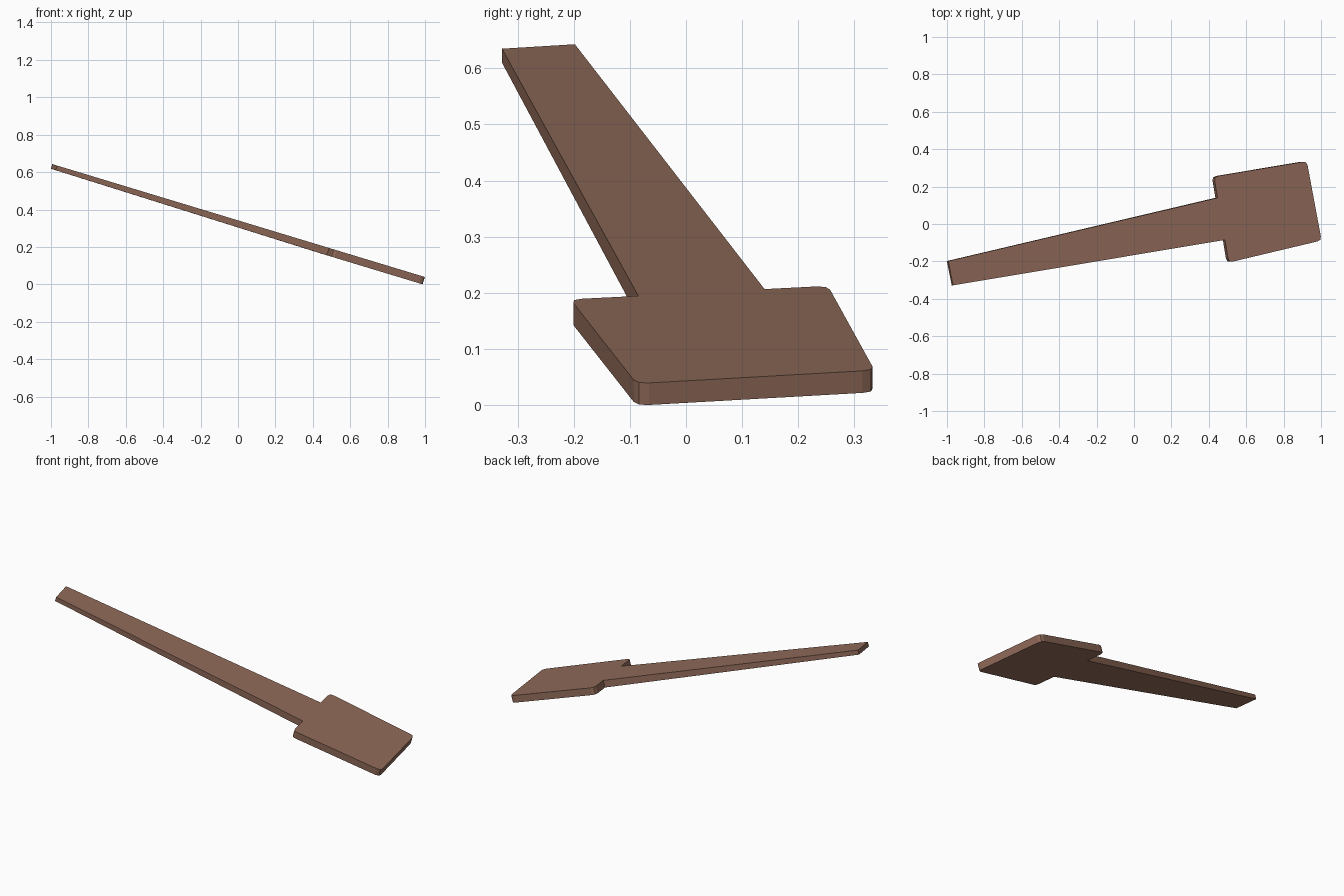
import bpy
import bmesh
from mathutils import Vector

if "Cube" in bpy.data.objects:
    bpy.data.objects.remove(bpy.data.objects["Cube"])

SLOPE = -0.303            # the whole paddle lies on one tilted plane
Z_MID = 0.344
NORMAL = Vector((-SLOPE, 0, 1)).normalized()


def rounded(prev, corner, nxt, r=0.022):
    """Three points that soften one outline corner."""
    p, c, n = Vector(prev), Vector(corner), Vector(nxt)
    a = c + (p - c).normalized() * r
    b = c + (n - c).normalized() * r
    return [a, (a + b) * 0.25 + c * 0.5, b]


# outline seen from above
neck_back, neck_front = (0.447, 0.14), (0.487, -0.085)
tip_back, tip_front = (-0.993, -0.198), (-0.967, -0.328)
corners = [neck_front, (0.507, -0.206), (1.003, -0.088),
           (0.924, 0.336), (0.428, 0.253), neck_back]

blade = [Vector(neck_front)]
for i in range(1, 5):
    blade += rounded(corners[i - 1], corners[i], corners[i + 1])
blade.append(Vector(neck_back))
outline = blade + [Vector(tip_back), Vector(tip_front)]

bm = bmesh.new()
top, bottom = [], []
for i, p in enumerate(outline):
    thick = 0.041 if i < len(blade) else 0.026   # handle thins to its tip
    v = Vector((p.x, p.y, Z_MID + SLOPE * p.x))
    top.append(bm.verts.new(v))
    bottom.append(bm.verts.new(v - NORMAL * thick))

# blade and handle faces, top and underside
n, k = len(outline), len(blade)
handle = [0, k - 1, k, k + 1]
bm.faces.new(top[:k])
bm.faces.new([top[i] for i in handle])
bm.faces.new(bottom[:k][::-1])
bm.faces.new([bottom[i] for i in reversed(handle)])

# rim
for i in range(n):
    j = (i + 1) % n
    bm.faces.new((top[i], bottom[i], bottom[j], top[j]))
bmesh.ops.recalc_face_normals(bm, faces=bm.faces)

# stand on the ground
low = min(v.co.z for v in bm.verts)
bmesh.ops.translate(bm, verts=bm.verts, vec=(0, 0, -low))

mesh = bpy.data.meshes.new("paddle")
bm.to_mesh(mesh)
bm.free()
wood = bpy.data.materials.new("brown_wood")
wood.diffuse_color = (0.28, 0.145, 0.10, 1)
wood.use_nodes = True
wood.node_tree.nodes["Principled BSDF"].inputs["Base Color"].default_value = wood.diffuse_color
mesh.materials.append(wood)
bpy.context.collection.objects.link(bpy.data.objects.new("paddle", mesh))
